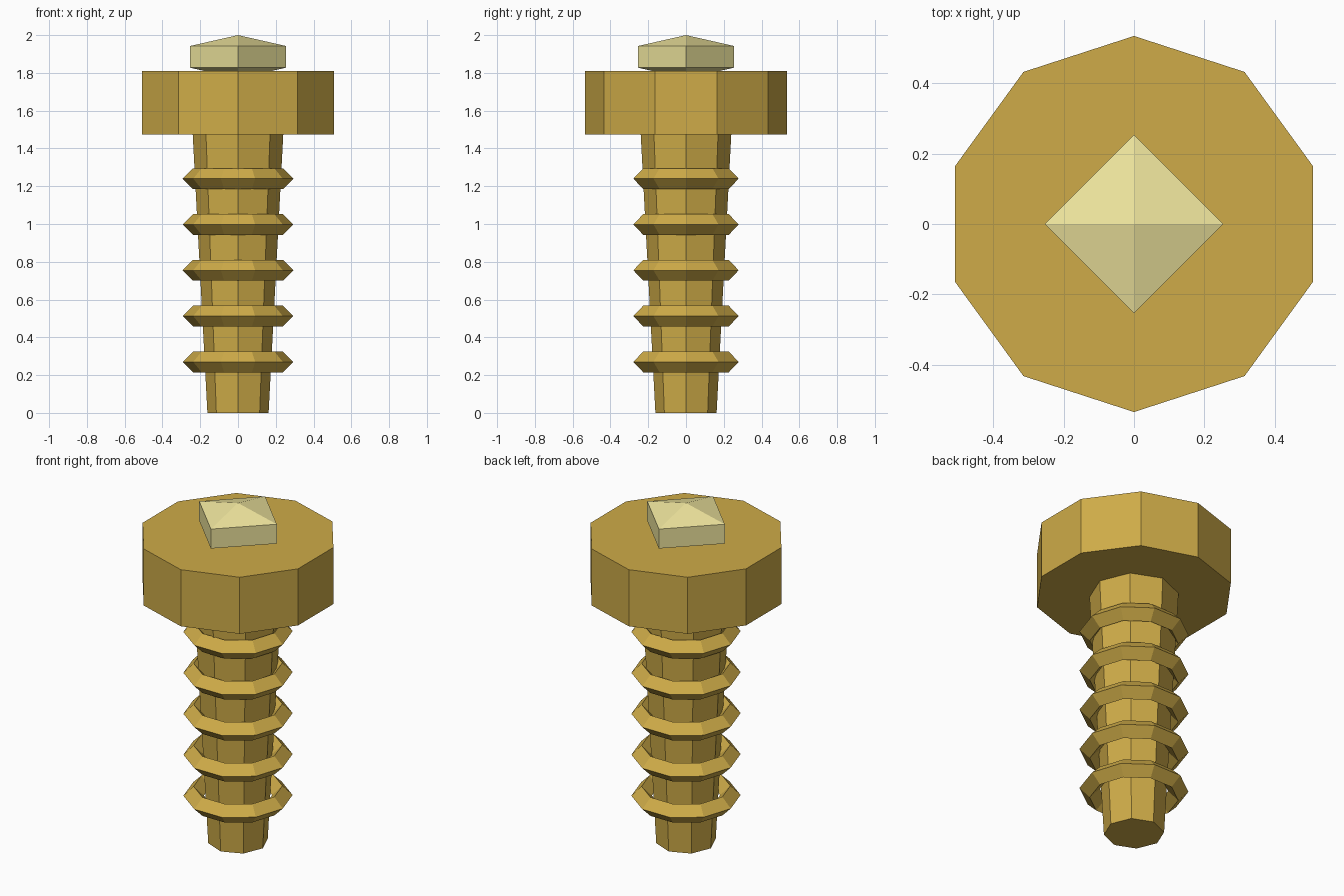
import bpy
from math import pi

if "Cube" in bpy.data.objects:
    bpy.data.objects.remove(bpy.data.objects["Cube"])


def material(name, colour):
    m = bpy.data.materials.new(name)
    m.diffuse_color = (*colour, 1)
    m.use_nodes = True
    m.node_tree.nodes["Principled BSDF"].inputs["Base Color"].default_value = m.diffuse_color
    return m


gold = material("gold", (0.62, 0.41, 0.065))
pale = material("pale_gem", (0.87, 0.79, 0.34))


def finish(name, mat):
    ob = bpy.context.object
    ob.name = name
    ob.data.materials.append(mat)
    return ob


def taper(name, sides, r_low, r_high, z_low, z_high, mat):
    bpy.ops.mesh.primitive_cone_add(
        vertices=sides, radius1=r_low, radius2=r_high,
        depth=z_high - z_low, location=(0, 0, (z_low + z_high) / 2))
    return finish(name, mat)


# Tapered eight-sided shank
taper("shank", 8, 0.162, 0.24, 0, 1.48, gold)

# Ten-sided bolt head
taper("head", 10, 0.535, 0.535, 1.475, 1.81, gold)

# Thread rings with a diamond cross-section
for i in range(5):
    bpy.ops.mesh.primitive_torus_add(
        major_segments=10, minor_segments=4, major_radius=0.238,
        minor_radius=0.055, location=(0, 0, 0.27 + 0.2425 * i))
    finish(f"thread_ring_{i + 1}", gold)

# Flattened octahedral gem, half sunk into the head
bpy.ops.mesh.primitive_uv_sphere_add(
    segments=4, ring_count=2, radius=1, location=(0, 0, 1.885))
gem = finish("gem", pale)
gem.scale = (0.293, 0.293, 0.115)
